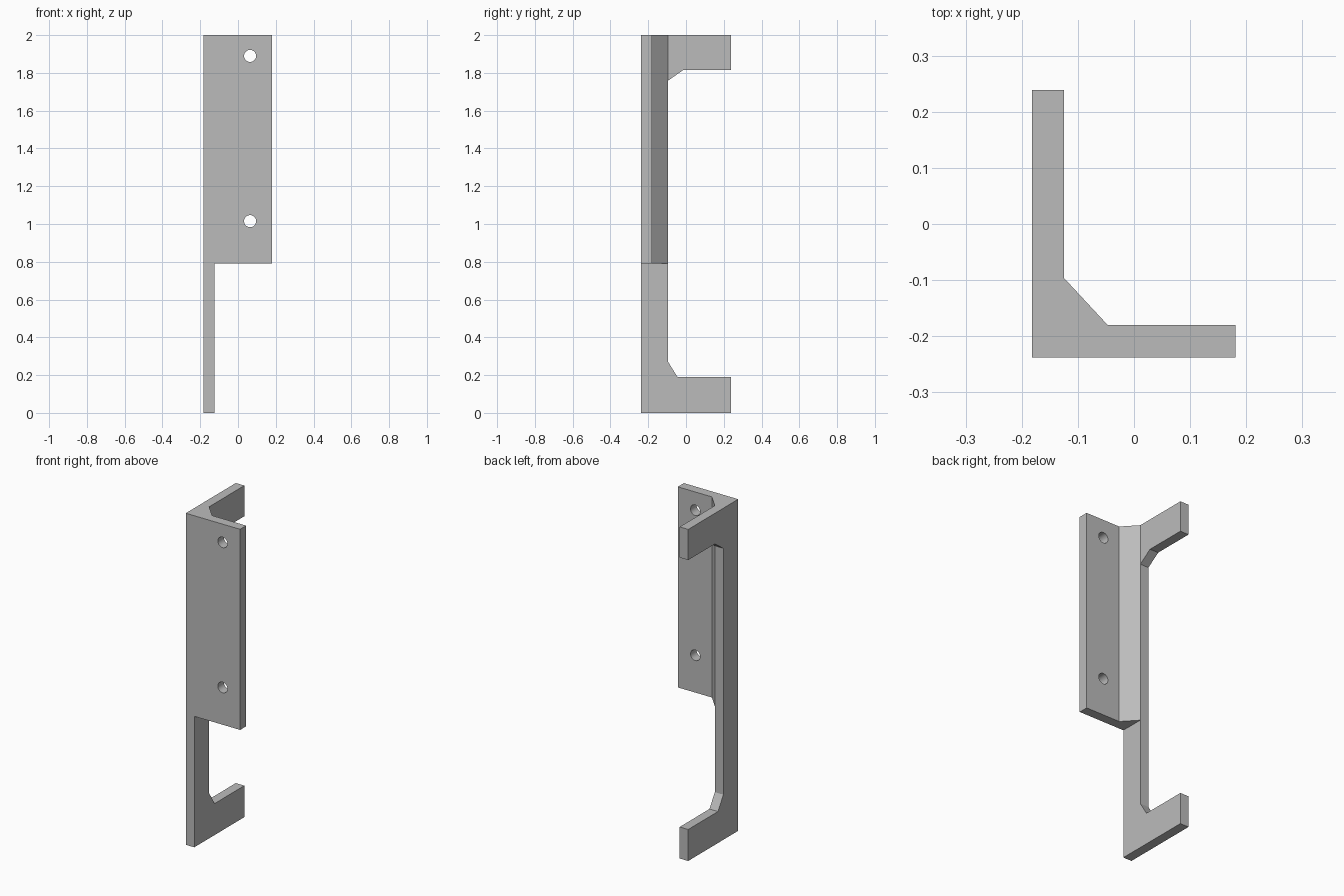
import bpy
import bmesh
from mathutils import Vector

if "Cube" in bpy.data.objects:
    bpy.data.objects.remove(bpy.data.objects["Cube"], do_unlink=True)

grey = bpy.data.materials.new("plain_grey")
grey.use_nodes = True
grey.diffuse_color = (0.5, 0.5, 0.5, 1)
grey.node_tree.nodes["Principled BSDF"].inputs["Base Color"].default_value = (0.5, 0.5, 0.5, 1)

LEFT, INNER, RIGHT = -0.182, -0.125, 0.181
FRONT, PLATE_BACK, SPINE_BACK, BACK = -0.238, -0.18, -0.096, 0.239
FLANGE_BOTTOM, TOP = 0.79, 2.0


def prism(name, points, offset):
    """Extrude a closed outline along an offset vector."""
    bm = bmesh.new()
    face = bm.faces.new([bm.verts.new(p) for p in points])
    extruded = bmesh.ops.extrude_face_region(bm, geom=[face])["geom"]
    moved = [v for v in extruded if isinstance(v, bmesh.types.BMVert)]
    bmesh.ops.translate(bm, verts=moved, vec=Vector(offset))
    bmesh.ops.recalc_face_normals(bm, faces=bm.faces)
    mesh = bpy.data.meshes.new(name)
    bm.to_mesh(mesh)
    bm.free()
    mesh.materials.append(grey)
    obj = bpy.data.objects.new(name, mesh)
    bpy.context.collection.objects.link(obj)
    return obj


def combine(target, other, operation):
    """Apply a boolean and discard the helper object."""
    other.hide_render = True
    mod = target.modifiers.new(operation.lower(), "BOOLEAN")
    mod.operation, mod.object, mod.solver = operation, other, "EXACT"
    bpy.context.view_layer.objects.active = target
    bpy.ops.object.modifier_apply(modifier=mod.name)
    bpy.data.objects.remove(other, do_unlink=True)


# Side plate: upright spine with a short arm at each end
side = [(FRONT, 0), (BACK, 0), (BACK, 0.19), (-0.045, 0.19), (SPINE_BACK, 0.272),
        (SPINE_BACK, 1.758), (-0.015, 1.815), (BACK, 1.815), (BACK, TOP), (FRONT, TOP)]
bracket = prism("mounting_bracket", [(LEFT, y, z) for y, z in side], (INNER - LEFT, 0, 0))

# Front flange with a diagonal web in the inner corner
section = [(LEFT, FRONT), (RIGHT, FRONT), (RIGHT, PLATE_BACK), (-0.047, PLATE_BACK),
           (INNER, SPINE_BACK), (LEFT, SPINE_BACK)]
flange = prism("flange", [(x, y, FLANGE_BOTTOM) for x, y in section],
               (0, 0, TOP - FLANGE_BOTTOM))
combine(bracket, flange, "UNION")

# Two screw holes through the flange
for z in (1.015, 1.89):
    bpy.ops.mesh.primitive_cylinder_add(vertices=32, radius=0.032, depth=0.2,
                                        location=(0.064, -0.21, z),
                                        rotation=(1.5708, 0, 0))
    cutter = bpy.context.object
    cutter.name = "hole_cutter"
    cutter.data.materials.append(grey)
    combine(bracket, cutter, "DIFFERENCE")

# Smooth the hole walls, keep every edge sharp
bpy.ops.object.select_all(action="DESELECT")
bracket.select_set(True)
bpy.context.view_layer.objects.active = bracket
bpy.ops.object.shade_smooth_by_angle(angle=0.4)
